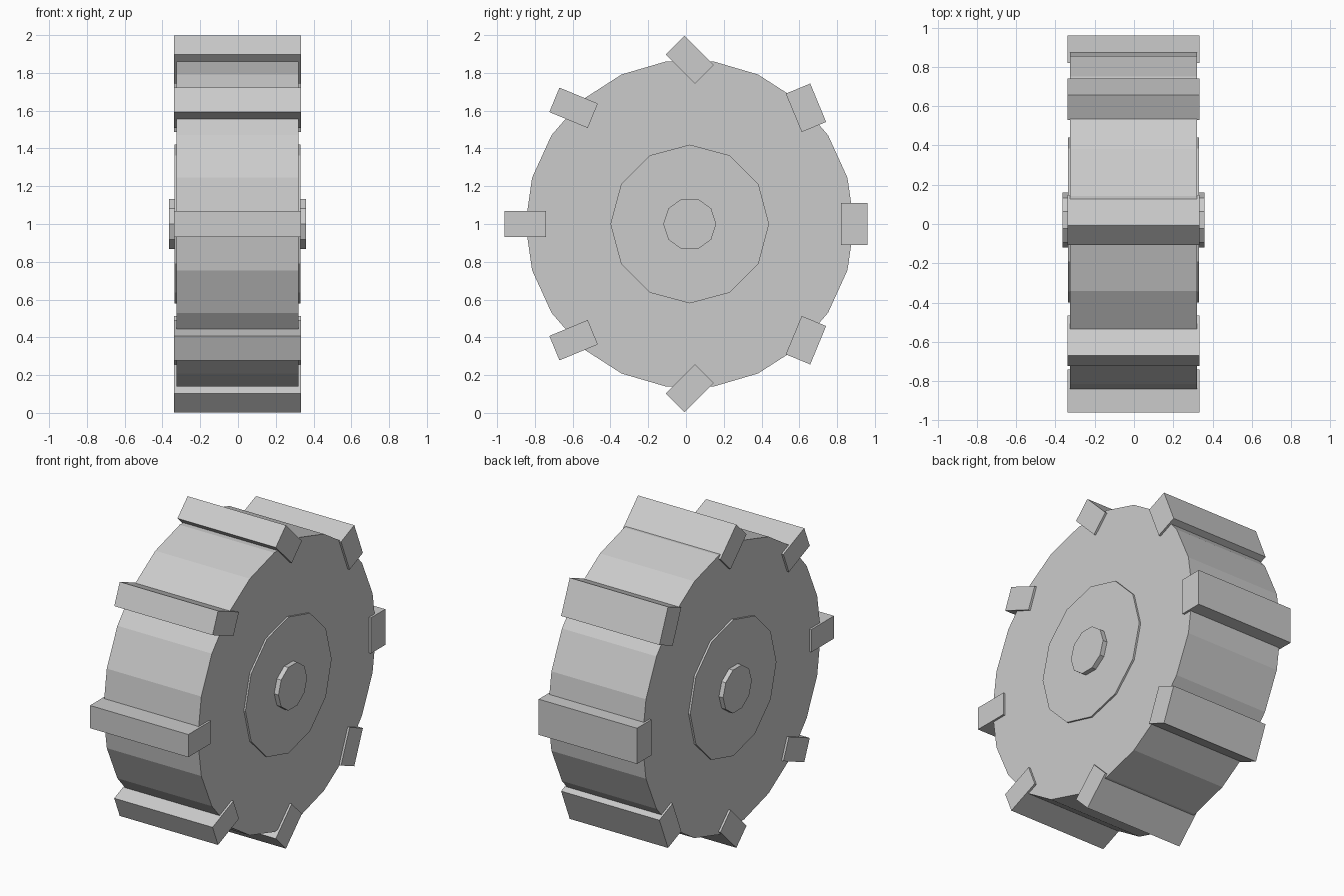
import bpy, bmesh
from math import cos, sin, pi, radians

if "Cube" in bpy.data.objects:
    bpy.data.objects.remove(bpy.data.objects["Cube"])

CY, CZ = 0.02, 1.0   # axle position


def prism(name, profile, x0, x1):
    """Extrude a (y, z) outline along x."""
    bm = bmesh.new()
    face = bm.faces.new([bm.verts.new((x0, y, z)) for y, z in profile])
    ext = bmesh.ops.extrude_face_region(bm, geom=[face])
    moved = [v for v in ext["geom"] if isinstance(v, bmesh.types.BMVert)]
    bmesh.ops.translate(bm, vec=(x1 - x0, 0, 0), verts=moved)
    bmesh.ops.recalc_face_normals(bm, faces=bm.faces)
    mesh = bpy.data.meshes.new(name)
    bm.to_mesh(mesh)
    bm.free()
    ob = bpy.data.objects.new(name, mesh)
    bpy.context.collection.objects.link(ob)
    return ob


def ngon(sides, radius, start=0.0):
    return [(CY + radius * cos(start + 2 * pi * i / sides),
             CZ + radius * sin(start + 2 * pi * i / sides)) for i in range(sides)]


# Wheel body, hub plate and axle cap
prism("wheel_body", ngon(22, 0.87), -0.325, 0.32)
prism("hub_plate", ngon(12, 0.42), -0.337, 0.331)
prism("axle_cap", ngon(10, 0.14), -0.365, 0.36)

# Eight tread blocks, each turned half as far as its position round the wheel
for i in range(8):
    a = radians(45 * (i + 1))
    t = (a - pi) / 2
    cy, cz = CY + 0.87 * cos(a), CZ + 0.87 * sin(a)
    corners = [(-0.11, -0.07), (0.11, -0.07), (0.11, 0.07), (-0.11, 0.07)]
    outline = [(cy + u * cos(t) - v * sin(t), cz + u * sin(t) + v * cos(t))
               for u, v in corners]
    prism(f"tread_block_{i + 1}", outline, -0.338, 0.333)
